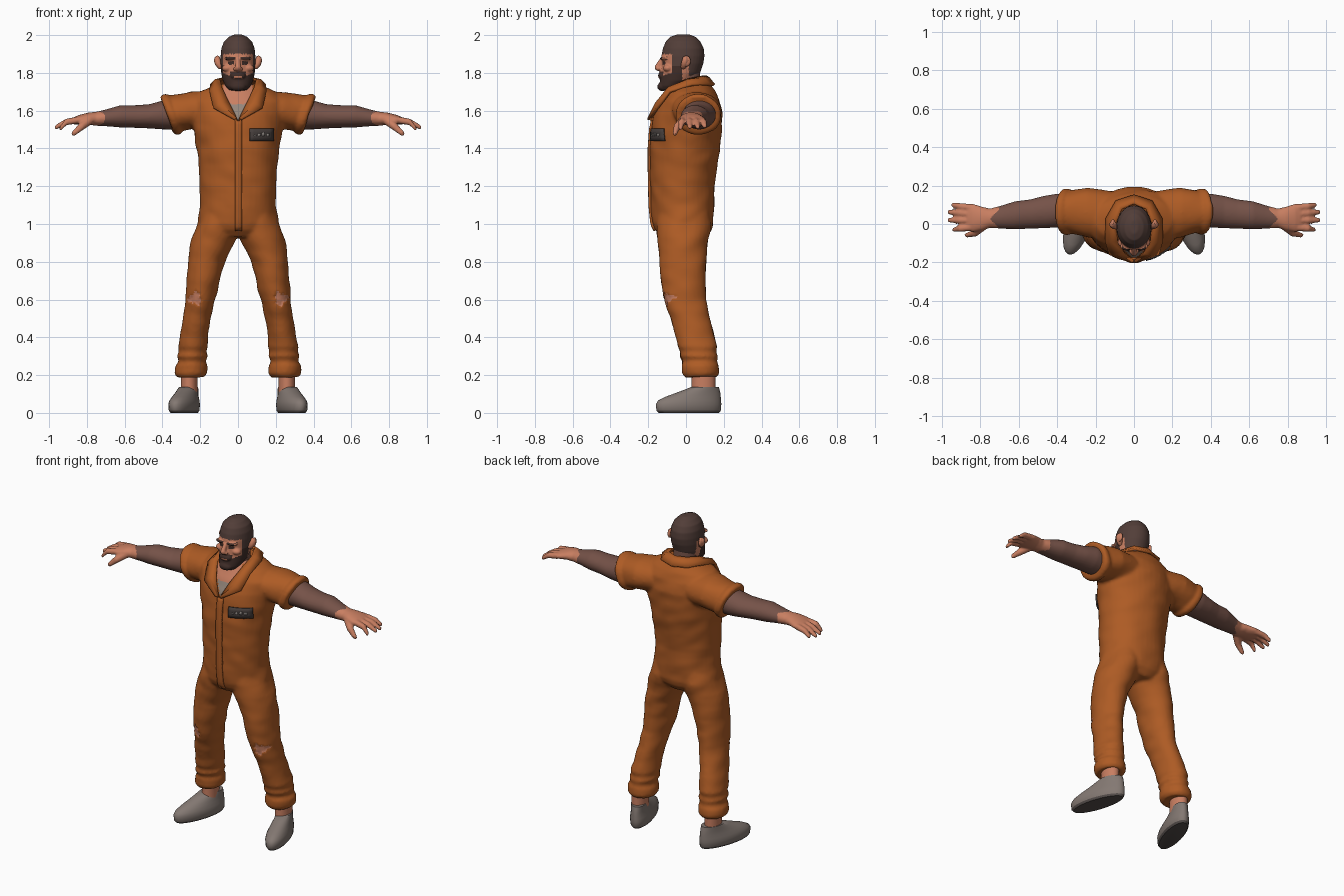
import bpy, bmesh, math
from mathutils import Vector, noise

if "Cube" in bpy.data.objects:
    bpy.data.objects.remove(bpy.data.objects["Cube"])


def mat(name, r, g, b):
    m = bpy.data.materials.new(name)
    m.diffuse_color = (r, g, b, 1)
    m.use_nodes = True
    m.node_tree.nodes["Principled BSDF"].inputs["Base Color"].default_value = m.diffuse_color
    return m


ORANGE = mat("orange cloth", 0.42, 0.105, 0.018)
SKIN = mat("skin", 0.58, 0.21, 0.12)
TAN = mat("dark arm skin", 0.18, 0.085, 0.065)
HAIR = mat("cropped hair", 0.085, 0.048, 0.04)
BEARD = mat("beard", 0.05, 0.026, 0.021)
SHIRT = mat("undershirt grey", 0.30, 0.24, 0.20)
SHOE = mat("shoe grey", 0.23, 0.19, 0.17)
SOLE = mat("sole grey", 0.09, 0.075, 0.07)
PLATE = mat("badge dark", 0.06, 0.048, 0.045)
MARK = mat("badge marks", 0.3, 0.27, 0.25)


def loft(bm, rings, n=28):
    """Closed tube through (centre, u, v) ellipses."""
    rows = []
    for c, u, v in rings:
        c, u, v = Vector(c), Vector(u), Vector(v)
        rows.append([bm.verts.new(c + u * math.cos(t) + v * math.sin(t))
                     for t in (2 * math.pi * i / n for i in range(n))])
    for a, b in zip(rows, rows[1:]):
        for i in range(n):
            j = (i + 1) % n
            bm.faces.new((a[i], a[j], b[j], b[i]))
    bm.faces.new(rows[0][::-1])
    bm.faces.new(rows[-1])


def zring(z, x0, x1, y0, y1, shear=0.0):
    """Horizontal ring from its x and y limits."""
    return (((x0 + x1) / 2, (y0 + y1) / 2, z), ((x1 - x0) / 2, 0, 0), (shear * (y1 - y0) / 2, (y1 - y0) / 2, 0))


def xring(s, x, y, z, ry, rz, lean=0.0):
    """Upright ring across an arm on side s."""
    return ((s * x, y, z), (0, ry, 0), (s * lean, 0, rz))


def rod(bm, pts, radii, n=12):
    """Tube with rounded tips along a path."""
    pts = [Vector(p) for p in pts]
    d0, d1 = (pts[1] - pts[0]).normalized(), (pts[-1] - pts[-2]).normalized()
    path = [pts[0] - d0 * radii[0] * .6] + pts + [pts[-1] + d1 * radii[-1] * .6]
    rad = [radii[0] * .5] + list(radii) + [radii[-1] * .5]
    side = d0.orthogonal().normalized()
    loft(bm, [(p, side * r, d0.cross(side) * r) for p, r in zip(path, rad)], n)


def blob(bm, c, r):
    geo = bmesh.ops.create_uvsphere(bm, u_segments=20, v_segments=12, radius=1)
    for v in geo["verts"]:
        v.co = Vector([c[i] + v.co[i] * r[i] for i in range(3)])


def finish(name, bm, mats, voxel=0, rule=None, smooth=4, thick=0):
    bmesh.ops.recalc_face_normals(bm, faces=bm.faces)
    me = bpy.data.meshes.new(name)
    bm.to_mesh(me)
    bm.free()
    ob = bpy.data.objects.new(name, me)
    bpy.context.collection.objects.link(ob)
    if thick:
        m = ob.modifiers.new("thickness", 'SOLIDIFY')
        m.thickness, m.offset = thick, 0
    if voxel:
        m = ob.modifiers.new("blend", 'REMESH')
        m.mode, m.voxel_size = 'VOXEL', voxel
        m = ob.modifiers.new("relax", 'SMOOTH')
        m.factor, m.iterations = 0.5, smooth
        dg = bpy.context.evaluated_depsgraph_get()
        me = bpy.data.meshes.new_from_object(ob.evaluated_get(dg))
        ob.modifiers.clear()
        ob.data = me
    me.materials.clear()
    for m in mats:
        me.materials.append(m)
    if rule:
        ids = [rule(p.center) for p in me.polygons]
        me.polygons.foreach_set("material_index", ids)
    for o in bpy.context.selected_objects:
        o.select_set(False)
    ob.select_set(True)
    bpy.context.view_layer.objects.active = ob
    bpy.ops.object.shade_smooth_by_angle(angle=math.radians(50))
    return ob


# Torso profile: height, half width, front, back
TORSO = [(.93, .15, -.13, .10), (.97, .20, -.165, .135), (1.0, .215, -.178, .147), (1.1, .202, -.188, .152),
         (1.2, .202, -.19, .152), (1.3, .207, -.192, .165), (1.4, .218, -.192, .18), (1.5, .238, -.185, .19),
         (1.58, .25, -.168, .193), (1.65, .25, -.135, .178), (1.70, .20, -.105, .155), (1.74, .12, -.085, .125)]


def front(x, z):
    """Chest surface y at a point seen from the front."""
    for a, b in zip(TORSO, TORSO[1:]):
        if a[0] <= z <= b[0]:
            t = (z - a[0]) / (b[0] - a[0])
            w, f, k = (a[i] + (b[i] - a[i]) * t for i in (1, 2, 3))
            return (f + k) / 2 - (k - f) / 2 * math.sqrt(max(0, 1 - (x / w) ** 2))


# Jumpsuit: torso, legs with rolled hems, sleeves with rolled cuffs
LEG = [(1.08, .0, .19, -.15, .12), (1.0, .0, .215, -.16, .135), (.93, .006, .245, -.152, .12),
       (.87, .035, .257, -.145, .11), (.8, .07, .267, -.14, .107), (.7, .095, .273, -.132, .102),
       (.6, .12, .279, -.118, .107), (.5, .143, .293, -.082, .127), (.4, .158, .307, -.052, .152),
       (.35, .162, .318, -.045, .165), (.325, .17, .312, -.032, .16), (.30, .16, .325, -.035, .17),
       (.275, .172, .315, -.018, .165), (.25, .16, .334, -.024, .176), (.21, .162, .336, -.02, .178),
       (.19, .178, .325, -.004, .165)]
SLEEVE = [(.10, .04, 1.60, .13, .10, 0), (.24, .06, 1.60, .13, .10, .01), (.32, .065, 1.587, .113, .096, .03),
          (.333, .065, 1.585, .110, .096, .035), (.342, .065, 1.582, .122, .108, .035),
          (.368, .065, 1.58, .122, .108, .035), (.378, .065, 1.58, .108, .095, .035)]
bm = bmesh.new()
loft(bm, [zring(z, -w, w, f, b) for z, w, f, b in TORSO], 40)
for s in (1, -1):
    loft(bm, [zring(z, s * a, s * b, f, k) for z, a, b, f, k in LEG])
    loft(bm, [xring(s, *q) for q in SLEEVE])


def in_rip(c):
    dx, dz = abs(c.x) - .228, c.z - .605
    a = math.atan2(dz, dx) * (1 if c.x > 0 else -1)
    return c.y < -.02 and math.hypot(dx, dz) < .032 * (1 + .25 * math.sin(3 * a + 1) + .15 * math.sin(7 * a))


def suit_rule(c):
    if in_rip(c):
        return 1
    if c.y < 0 and c.z > 1.545 and abs(c.x) < min(.08, (c.z - 1.545) * .55):
        return 2 if c.z < 1.635 else 1
    return 0


suit = finish("jumpsuit", bm, [ORANGE, SKIN, SHIRT], .01, suit_rule, 4)
# Cloth folds and sunken knee tears, computed first and written at once
points = [(v.co.copy(), v.normal.copy()) for v in suit.data.vertices]
flat = []
for p, n in points:
    q = p + n * .006 * noise.noise(Vector((p.x * 9 + p.z * 5, p.y * 9, p.z * 13)))
    flat += (q.x, q.y + (.007 if in_rip(p) else 0), q.z)
suit.data.vertices.foreach_set("co", flat)
suit.data.update()

# Folded collar with pointed lapels
INNER = [(.004, -.185, 1.545), (.05, -.148, 1.64), (.085, -.085, 1.715), (.095, 0, 1.76), (.062, .078, 1.777), (0, .105, 1.78)]
OUTER = [(.018, -.195, 1.55), (.128, -.153, 1.612), (.147, -.085, 1.70), (.142, .03, 1.735), (.092, .118, 1.738), (0, .148, 1.735)]
bm = bmesh.new()
for s in (1, -1):
    rows = []
    for a, b in zip(INNER, OUTER):
        a, b = Vector((s * a[0], *a[1:])), Vector((s * b[0], *b[1:]))
        mid = (a + b) / 2 + Vector((0, -.006, .012))
        rows.append([bm.verts.new(q) for q in (a, mid, b)])
    for p, q in zip(rows, rows[1:]):
        for i in (0, 1):
            bm.faces.new((p[i], p[i + 1], q[i + 1], q[i]))
bmesh.ops.remove_doubles(bm, verts=bm.verts, dist=.001)
finish("collar", bm, [ORANGE], thick=.016)


def chest_patch(name, x0, x1, z0, z1, lift, thick, m, nx=6, nz=3):
    """Curved plate lying on the chest."""
    bm = bmesh.new()
    g = [[bm.verts.new((x, front(x, z) - lift, z)) for x in (x0 + (x1 - x0) * i / nx for i in range(nx + 1))]
         for z in (z0 + (z1 - z0) * j / nz for j in range(nz + 1))]
    for j in range(nz):
        for i in range(nx):
            bm.faces.new((g[j][i], g[j][i + 1], g[j + 1][i + 1], g[j + 1][i]))
    finish(name, bm, [m], thick=thick)


chest_patch("button_placket", -.016, .022, .965, 1.55, .004, .014, ORANGE, 2, 24)
chest_patch("chest_badge", .062, .188, 1.44, 1.505, .006, .009, PLATE)
for i, (x, w, h) in enumerate([(.085, .012, .006), (.105, .014, .014), (.128, .012, .02), (.15, .016, .014)]):
    chest_patch(f"badge_bar_{i}", x, x + w, 1.465, 1.465 + h, .012, .002, MARK, 2, 2)

# Arms and hands
ARM = [(.28, .07, 1.58, .085, .08), (.40, .07, 1.577, .088, .076), (.47, .062, 1.57, .084, .064),
       (.54, .052, 1.569, .076, .06), (.62, .045, 1.57, .073, .059), (.69, .036, 1.563, .06, .046),
       (.75, .03, 1.557, .05, .037), (.79, .028, 1.558, .062, .032), (.84, .032, 1.552, .074, .026), (.87, .034, 1.546, .066, .019)]
FINGERS = [(.085, .10, .945, 1.517), (.052, .062, .965, 1.512), (.018, .02, .965, 1.512), (-.018, -.03, .94, 1.506)]
bm = bmesh.new()
for s in (1, -1):
    loft(bm, [xring(s, *q) for q in ARM])
    for y0, y1, x, z in FINGERS:
        rod(bm, [(s * .85, y0, 1.55), (s * .91, (y0 + y1) / 2, 1.54), (s * x, y1, z)], (.019, .017, .012))
    rod(bm, [(s * .785, -.01, 1.55), (s * .83, -.048, 1.515), (s * .872, -.06, 1.477)], (.024, .02, .013))
finish("arms", bm, [TAN, SKIN], .007, lambda c: int(abs(c.x) > .725 + .02 * math.sin(c.y * 60)), 2)

# Neck
bm = bmesh.new()
loft(bm, [zring(1.60, -.10, .10, -.10, .09), zring(1.68, -.082, .082, -.085, .085), zring(1.695, -.08, .08, -.083, .083),
          zring(1.74, -.072, .072, -.075, .075), zring(1.82, -.07, .07, -.075, .075)])
finish("neck", bm, [SKIN, TAN], 0, lambda c: int(c.z > 1.695 or c.y > 0))

# Head: skull, jaw, nose, brow and cheeks
HEAD = [(2.003, .02, -.05, .02), (1.99, .05, -.085, .052), (1.965, .075, -.108, .077), (1.93, .088, -.122, .094),
        (1.89, .092, -.13, .098), (1.85, .092, -.128, .092), (1.80, .089, -.132, .075), (1.76, .081, -.138, .045),
        (1.73, .066, -.143, -.01), (1.708, .045, -.135, -.055)]
bm = bmesh.new()
loft(bm, [zring(z, -w, w, f, b) for z, w, f, b in HEAD], 36)
rod(bm, [(0, -.128, 1.87), (0, -.143, 1.845), (0, -.152, 1.823)], (.012, .014, .018))
blob(bm, (0, -.128, 1.785), (.04, .02, .022))
blob(bm, (0, -.125, 1.727), (.042, .027, .024))
for s in (1, -1):
    blob(bm, (s * .037, -.115, 1.877), (.036, .024, .01))
    blob(bm, (s * .055, -.095, 1.825), (.03, .026, .02))
    blob(bm, (s * .015, -.14, 1.82), (.011, .014, .009))


def head_rule(c):
    x = abs(c.x)
    hairline = 1.90 if c.y < -.075 else 1.84 if c.y < -.015 else 1.865 if c.y < .015 else 1.785
    if c.z > hairline:
        return 1
    if c.y < -.065 and 1.87 < c.z < 1.885 and .012 < x < .064:
        return 2
    if c.y < -.08 and 1.845 < c.z < 1.86 and .02 < x < .052:
        return 2
    if c.y < -.1 and 1.772 < c.z < 1.783 and x < .022:
        return 0
    if c.y < -.02 and (c.z < 1.765 + .45 * x or (-.075 < c.y and c.z < 1.85) or (x < .042 and c.z < 1.807)):
        return 2
    return 3 if c.y > .02 or c.z < 1.76 else 0


finish("head", bm, [SKIN, HAIR, BEARD, TAN], .005, head_rule, 3)

# Ears
bm = bmesh.new()
for s in (1, -1):
    rod(bm, [(s * .092, -.015, 1.83), (s * .105, -.008, 1.85), (s * .112, 0, 1.875)], (.014, .018, .019))
    blob(bm, (s * .11, .003, 1.862), (.012, .022, .028))
finish("ears", bm, [SKIN])

# Ankles
bm = bmesh.new()
for s in (1, -1):
    loft(bm, [zring(z, s * .215, s * .303, .03, .155) for z in (.07, .15, .25)])
finish("ankles", bm, [SKIN])

# Slip-on shoes, toes turned out
SHOES = [(0, .058, -.145, .175), (.012, .067, -.156, .184), (.045, .07, -.16, .187), (.065, .066, -.148, .186),
         (.085, .059, -.11, .184), (.105, .053, -.055, .182), (.122, .05, -.01, .178), (.138, .047, .03, .174)]
bm = bmesh.new()
for s in (1, -1):
    rings = []
    for z, w, f, b in SHOES:
        cx = s * (.262 + (.1 - (f + b) / 2) * .27)
        rings.append(zring(z, cx - w, cx + w, f, b, -s * .27))
    loft(bm, rings)
finish("shoes", bm, [SHOE, SOLE], 0, lambda c: int(c.z < .01))
